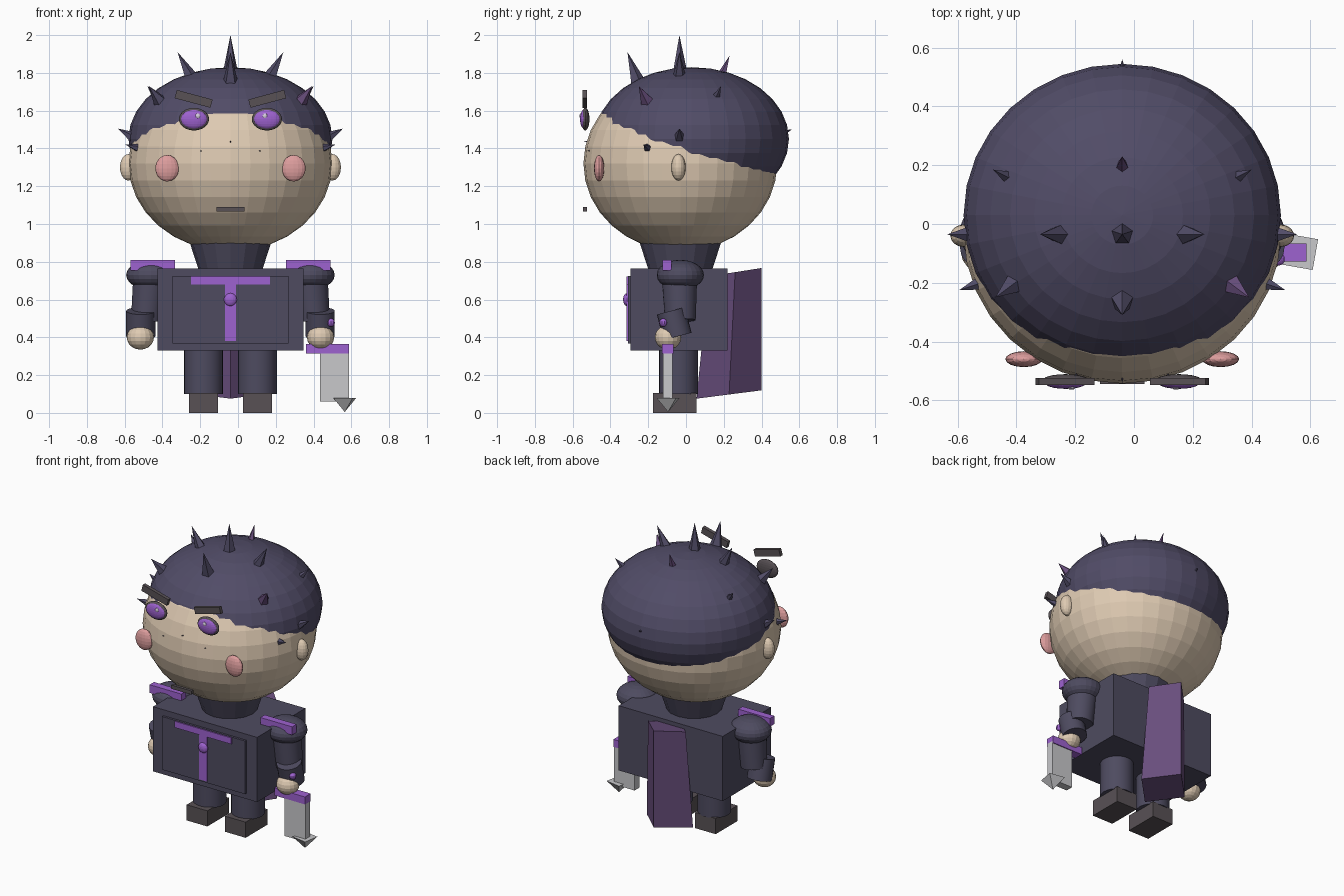
import bpy, math
from mathutils import Vector

if "Cube" in bpy.data.objects:
    bpy.data.objects.remove(bpy.data.objects["Cube"])

CX = -0.04  # symmetry plane of the figure


def material(name, r, g, b):
    m = bpy.data.materials.new(name)
    lin = [(c / 255 / 12.92) if c < 11 else ((c / 255 + 0.055) / 1.055) ** 2.4 for c in (r, g, b)]
    m.diffuse_color = (*lin, 1)
    m.use_nodes = True
    m.node_tree.nodes["Principled BSDF"].inputs["Base Color"].default_value = m.diffuse_color
    return m


HAIR = material("hair_indigo", 81, 76, 103)
SUIT = material("suit_indigo", 78, 75, 96)
SKIN = material("skin", 222, 202, 178)
PURPLE = material("bright_purple", 158, 98, 208)
CAPE = material("cape_purple", 104, 78, 124)
PINK = material("cheek_pink", 222, 158, 158)
STEEL = material("steel_grey", 200, 200, 203)
DARK = material("dark_brown", 88, 81, 85)
GLINT = material("eye_glint", 215, 205, 225)


def finish(name, mat):
    ob = bpy.context.object
    ob.name = name
    ob.data.materials.append(mat)
    return ob


def ball(name, mat, loc, size, seg=16, rings=10):
    bpy.ops.mesh.primitive_uv_sphere_add(segments=seg, ring_count=rings, radius=1, location=loc)
    bpy.context.object.scale = size
    return finish(name, mat)


def box(name, mat, lo, hi, rot=(0, 0, 0)):
    loc = [(a + b) / 2 for a, b in zip(lo, hi)]
    bpy.ops.mesh.primitive_cube_add(size=1, location=loc, rotation=rot)
    bpy.context.object.scale = [b - a for a, b in zip(lo, hi)]
    return finish(name, mat)


def cone(name, mat, a, b, r1, r2, sides, smooth=False):
    """Cone or cylinder running from point a to point b."""
    a, b = Vector(a), Vector(b)
    bpy.ops.mesh.primitive_cone_add(vertices=sides, radius1=r1, radius2=r2,
                                    depth=(b - a).length, location=(a + b) / 2)
    ob = bpy.context.object
    d = b - a
    if d.x or d.y:
        ob.rotation_euler = d.to_track_quat('Z', 'Y').to_euler()
    if smooth:
        bpy.ops.object.shade_smooth_by_angle()
    return finish(name, mat)


# Head, hair cap and neck
ball("head", SKIN, (CX, -0.03, 1.32), (0.54, 0.513, 0.465), 32, 16)
ball("hair_cap", HAIR, (CX, 0.03, 1.45), (0.54, 0.515, 0.38), 32, 16)
cone("neck", SUIT, (CX, -0.03, 0.70), (CX, -0.03, 0.90), 0.15, 0.215, 16)

# Hair spikes on the centre line: base, tip, radius, colour
for base, tip, r, m in [
        ((-0.035, 1.74), (-0.035, 2.0), 0.055, HAIR),
        ((-0.24, 1.70), (-0.31, 1.91), 0.055, HAIR),
        ((0.18, 1.76), (0.23, 1.89), 0.032, CAPE),
        ((0.51, 1.48), (0.56, 1.50), 0.018, HAIR),
        ((-0.50, 1.43), (-0.545, 1.44), 0.008, HAIR)]:
    cone("centre_spike", m, (CX, *base), (CX, *tip), r, 0, 5)

for s in (-1, 1):
    side = "left" if s < 0 else "right"

    def X(d):
        return CX + s * d

    # Paired hair spikes; one right spike is purple
    for base, tip, r, m in [
            ((0.185, -0.035, 1.73), (0.28, -0.035, 1.91), 0.05, HAIR),
            ((0.365, -0.20, 1.64), (0.432, -0.25, 1.73), 0.042, CAPE if s > 0 else HAIR),
            ((0.38, 0.155, 1.66), (0.44, 0.185, 1.73), 0.028, HAIR),
            ((0.52, -0.035, 1.46), (0.595, -0.035, 1.505), 0.03, HAIR),
            ((0.48, -0.20, 1.40), (0.555, -0.225, 1.42), 0.026, HAIR),
            ((0.15, -0.48, 1.38), (0.158, -0.525, 1.39), 0.012, HAIR)]:
        cone(side + "_spike", m, (X(base[0]), *base[1:]), (X(tip[0]), *tip[1:]), r, 0, 5)

    # Face
    ball(side + "_ear", SKIN, (X(0.54), -0.04, 1.30), (0.045, 0.038, 0.07))
    ball(side + "_cheek", PINK, (X(0.335), -0.46, 1.295), (0.063, 0.027, 0.07))
    ball(side + "_eye_rim", DARK, (X(0.193), -0.533, 1.555), (0.08, 0.022, 0.06), 20, 12)
    ball(side + "_iris", PURPLE, (X(0.193), -0.541, 1.555), (0.07, 0.02, 0.05), 20, 12)
    ball(side + "_glint", GLINT, (X(0.193) + (0.02 if s < 0 else -0.01), -0.556, 1.572),
         (0.014, 0.008, 0.014), 10, 6)
    box(side + "_eyebrow", DARK, (X(0.195) - 0.098, -0.548, 1.64),
        (X(0.195) + 0.098, -0.524, 1.685), (0, -s * math.radians(15), 0))

    # Arm
    ball(side + "_shoulder", SUIT, (X(0.42), -0.03, 0.73), (0.132, 0.125, 0.08), 24, 12)
    box(side + "_shoulder_trim", PURPLE, (X(0.412) - 0.118, -0.125, 0.755),
        (X(0.412) + 0.118, -0.078, 0.81))
    cone(side + "_upper_arm", SUIT, (X(0.42), -0.035, 0.73), (X(0.445), -0.03, 0.49),
         0.095, 0.082, 20, True)
    cone(side + "_forearm", SUIT, (X(0.475), -0.08, 0.54), (X(0.475), -0.045, 0.405),
         0.077, 0.077, 20, True)
    ball(side + "_hand", SKIN, (X(0.477), -0.095, 0.40), (0.072, 0.07, 0.065))

    # Leg and foot
    cone(side + "_leg", SUIT, (X(0.1425), -0.04, 0.10), (X(0.1425), -0.04, 0.36),
         0.103, 0.103, 24, True)
    box(side + "_foot", DARK, (X(0.1425) - 0.077, -0.175, 0), (X(0.1425) + 0.077, 0.055, 0.105))

box("mouth", DARK, (-0.115, -0.545, 1.065), (0.035, -0.525, 1.09))

# Torso with chest panel and trim
box("torso", SUIT, (-0.427, -0.293, 0.33), (0.347, 0.22, 0.765))
box("chest_panel", SUIT, (-0.348, -0.308, 0.368), (0.268, -0.28, 0.725))
box("chest_bar", PURPLE, (-0.25, -0.315, 0.68), (0.17, -0.30, 0.722))
box("chest_stripe", PURPLE, (-0.07, -0.314, 0.38), (-0.01, -0.30, 0.70))
ball("chest_button", PURPLE, (CX, -0.313, 0.60), (0.034, 0.02, 0.034))
ball("wrist_stud", PURPLE, (0.492, -0.12, 0.478), (0.022, 0.022, 0.022), 10, 8)

# Cape: four-sided tapered column, ridge to the back, leaning slightly
rings = [(0.228, 0.0975, 0.172, 0.022), (0.26, 0.745, 0.14, 0.022)]
verts = []
for cy, cz, r, tilt in rings:
    verts += [(CX, cy - r, cz - tilt), (CX + r, cy, cz), (CX, cy + r, cz + tilt), (CX - r, cy, cz)]
faces = [(3, 2, 1, 0), (4, 5, 6, 7)] + [(i, (i + 1) % 4, (i + 1) % 4 + 4, i + 4) for i in range(4)]
mesh = bpy.data.meshes.new("cape")
mesh.from_pydata(verts, [], faces)
mesh.materials.append(CAPE)
bpy.context.collection.objects.link(bpy.data.objects.new("cape", mesh))

# Sword held point down
box("sword_guard", PURPLE, (0.36, -0.127, 0.315), (0.587, -0.066, 0.365))
box("sword_blade", STEEL, (0.433, -0.122, 0.06), (0.587, -0.072, 0.33))
tip = cone("sword_tip", STEEL, (0.565, -0.095, 0.08), (0.565, -0.095, 0.005), 0.075, 0, 4)
tip.rotation_euler = (math.pi, 0, math.radians(35))
